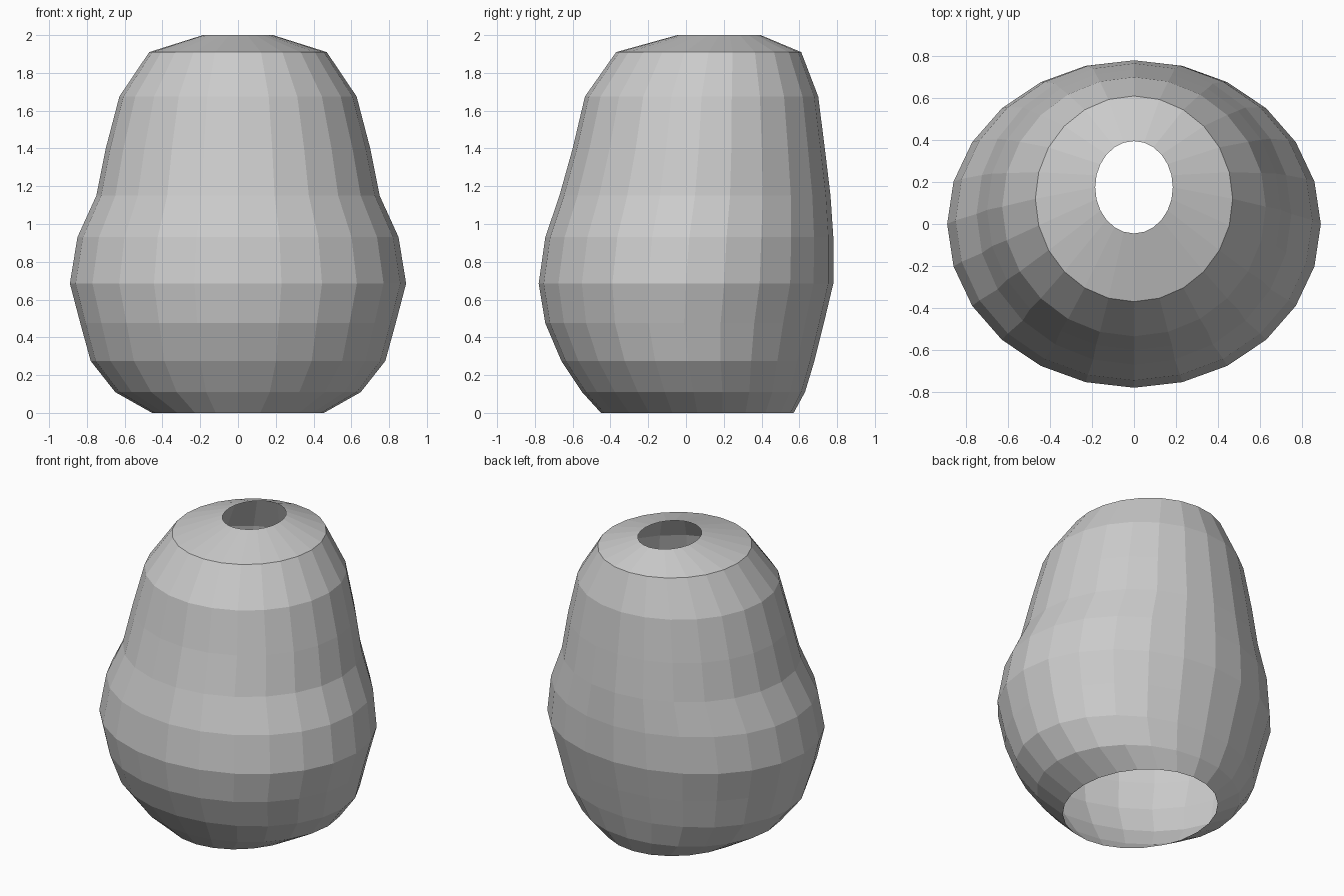
import bpy, bmesh
from math import sin, cos, pi

SIDES = 24

cube = bpy.data.objects.get("Cube")
if cube:
    bpy.data.objects.remove(cube, do_unlink=True)

# Plain grey
grey = bpy.data.materials.new("plain_grey")
grey.use_nodes = True
colour = (0.6, 0.6, 0.6, 1)
grey.diffuse_color = colour
grey.node_tree.nodes["Principled BSDF"].inputs["Base Color"].default_value = colour

# Elliptical cross-sections: height, half width, front y, back y
sections = [
    (0.00, 0.455, -0.45, 0.57),
    (0.11, 0.65, -0.55, 0.63),
    (0.275, 0.78, -0.66, 0.68),
    (0.475, 0.835, -0.745, 0.73),
    (0.685, 0.89, -0.78, 0.78),
    (0.93, 0.85, -0.745, 0.78),
    (1.15, 0.75, -0.67, 0.765),
    (1.40, 0.70, -0.60, 0.735),
    (1.675, 0.628, -0.535, 0.70),
    (1.91, 0.47, -0.37, 0.61),
    (2.00, 0.185, -0.045, 0.395),
]


def ring(bm, z, half_width, front, back):
    mid, depth = (front + back) / 2, (back - front) / 2
    return [bm.verts.new((half_width * cos(a), mid + depth * sin(a), z))
            for a in (2 * pi * i / SIDES for i in range(SIDES))]


# Torso shell, open at the neck and the waist
bm = bmesh.new()
rings = [ring(bm, *s) for s in sections]
for low, high in zip(rings, rings[1:]):
    for i in range(SIDES):
        j = (i + 1) % SIDES
        bm.faces.new((low[i], low[j], high[j], high[i]))
mesh = bpy.data.meshes.new("torso")
bm.to_mesh(mesh)
bm.free()
mesh.materials.append(grey)
torso = bpy.data.objects.new("torso", mesh)
bpy.context.collection.objects.link(torso)
